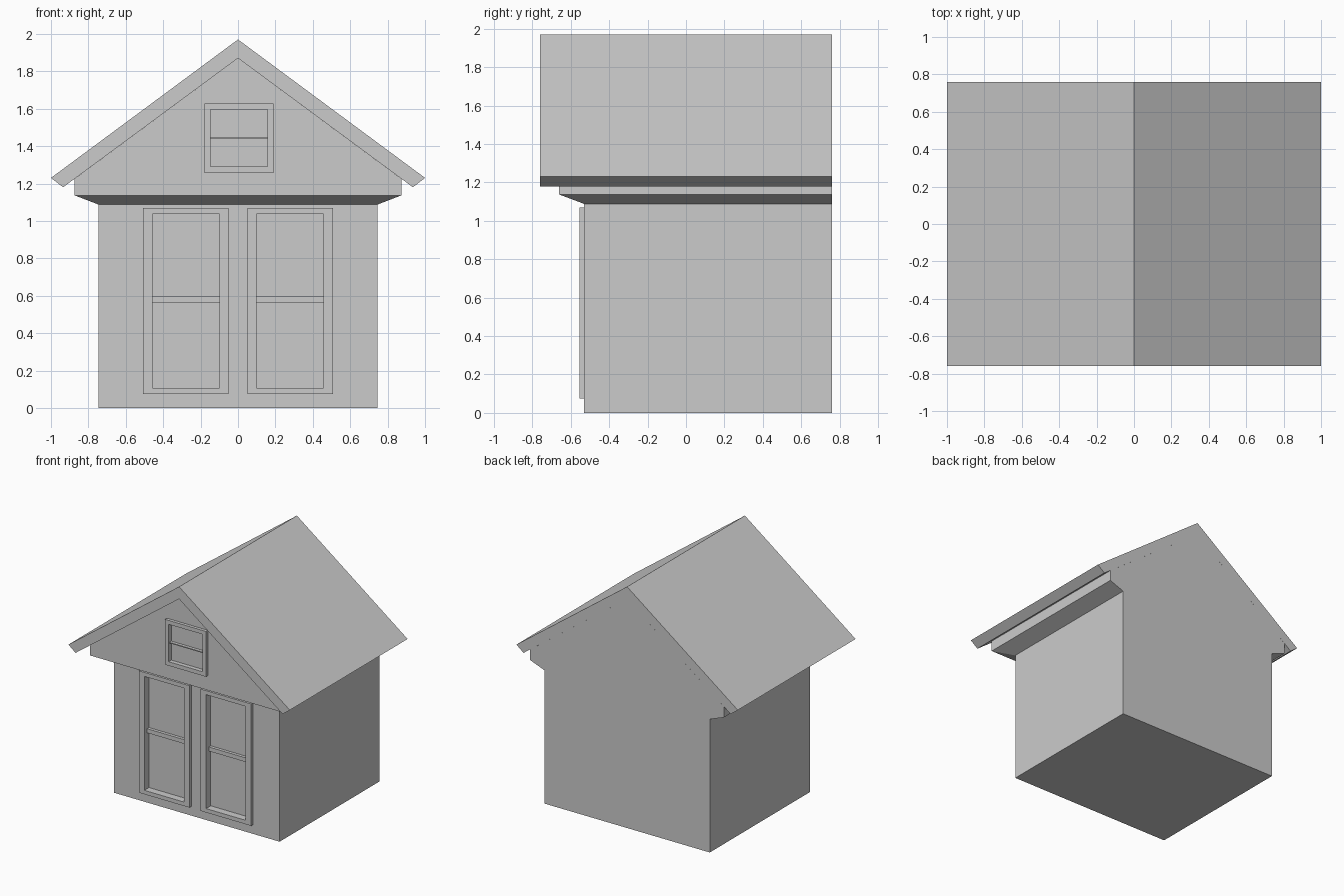
import bpy, bmesh

cube = bpy.data.objects.get("Cube")
if cube:
    bpy.data.objects.remove(cube, do_unlink=True)

# Single plain colour
GREY = (0.6, 0.6, 0.6, 1)
grey = bpy.data.materials.new("plain grey")
grey.use_nodes = True
grey.diffuse_color = GREY
grey.node_tree.nodes["Principled BSDF"].inputs["Base Color"].default_value = GREY

BACK = 0.76


def add_object(name, bm):
    bmesh.ops.recalc_face_normals(bm, faces=bm.faces)
    mesh = bpy.data.meshes.new(name)
    bm.to_mesh(mesh)
    bm.free()
    mesh.materials.append(grey)
    obj = bpy.data.objects.new(name, mesh)
    bpy.context.collection.objects.link(obj)
    return obj


def prism(name, profile, y0, y1):
    """Extrude an x-z profile along y."""
    bm = bmesh.new()
    face = bm.faces.new([bm.verts.new((x, y0, z)) for x, z in profile])
    out = bmesh.ops.extrude_face_region(bm, geom=[face])["geom"]
    verts = [v for v in out if isinstance(v, bmesh.types.BMVert)]
    bmesh.ops.translate(bm, verts=verts, vec=(0, y1 - y0, 0))
    return add_object(name, bm)


def box(name, x0, x1, y0, y1, z0, z1):
    return prism(name, [(x0, z0), (x1, z0), (x1, z1), (x0, z1)], y0, y1)


def cut(target, x0, x1, y0, y1, z0, z1):
    """Cut a box-shaped opening and remove the cutter."""
    cutter = box("cutter", x0, x1, y0, y1, z0, z1)
    cutter.hide_render = True
    mod = target.modifiers.new("opening", 'BOOLEAN')
    mod.operation = 'DIFFERENCE'
    mod.solver = 'EXACT'
    mod.object = cutter
    bpy.context.view_layer.objects.active = target
    bpy.ops.object.modifier_apply(modifier=mod.name)
    bpy.data.objects.remove(cutter, do_unlink=True)


# Walls, flared soffit and gable, lofted from the ground to the ridge
bm = bmesh.new()
rings = []
for half, front, z in [(0.747, -0.53, 0), (0.747, -0.53, 1.088),
                       (0.875, -0.66, 1.137), (0.875, -0.66, 1.224)]:
    rings.append([bm.verts.new(p) for p in (
        (-half, front, z), (half, front, z), (half, BACK, z), (-half, BACK, z))])
bm.faces.new(rings[0])
for low, high in zip(rings, rings[1:]):
    for i in range(4):
        j = (i + 1) % 4
        bm.faces.new((low[i], low[j], high[j], high[i]))
a, b, c, d = rings[-1]
ridge_front = bm.verts.new((0, -0.66, 1.87))
ridge_back = bm.verts.new((0, BACK, 1.87))
for corners in ((a, b, ridge_front), (c, d, ridge_back),
                (b, c, ridge_back, ridge_front), (d, a, ridge_front, ridge_back)):
    bm.faces.new(corners)
walls = add_object("walls", bm)

# Roof slab
prism("roof", [(0, 1.97), (1, 1.23), (0.935, 1.18), (0, 1.87),
               (-0.935, 1.18), (-1, 1.23)], -BACK, BACK)


def window(name, outer, inner, wall_y, depth, rail):
    """Raised frame around a recessed pane with a cross rail."""
    x0, x1, z0, z1 = outer
    i0, i1, k0, k1 = inner
    face_y = wall_y - 0.025
    pane_y = wall_y + depth
    frame = box(name + "_frame", x0, x1, face_y, wall_y, z0, z1)
    cut(frame, i0, i1, face_y - 0.1, wall_y + 0.1, k0, k1)
    cut(walls, i0, i1, wall_y - 0.1, pane_y, k0, k1)
    box(name + "_rail", i0, i1, pane_y - 0.025, pane_y, *rail)


# Tall front windows
for side, shift in (("left", 0), ("right", -0.557)):
    window(side + "_window",
           (0.05 + shift, 0.507 + shift, 0.075, 1.07),
           (0.1 + shift, 0.457 + shift, 0.107, 1.037),
           -0.53, 0.035, (0.563, 0.597))

# Small gable window
window("gable_window", (-0.18, 0.19, 1.257, 1.627),
       (-0.147, 0.157, 1.29, 1.595), -0.66, 0.01, (1.437, 1.445))
